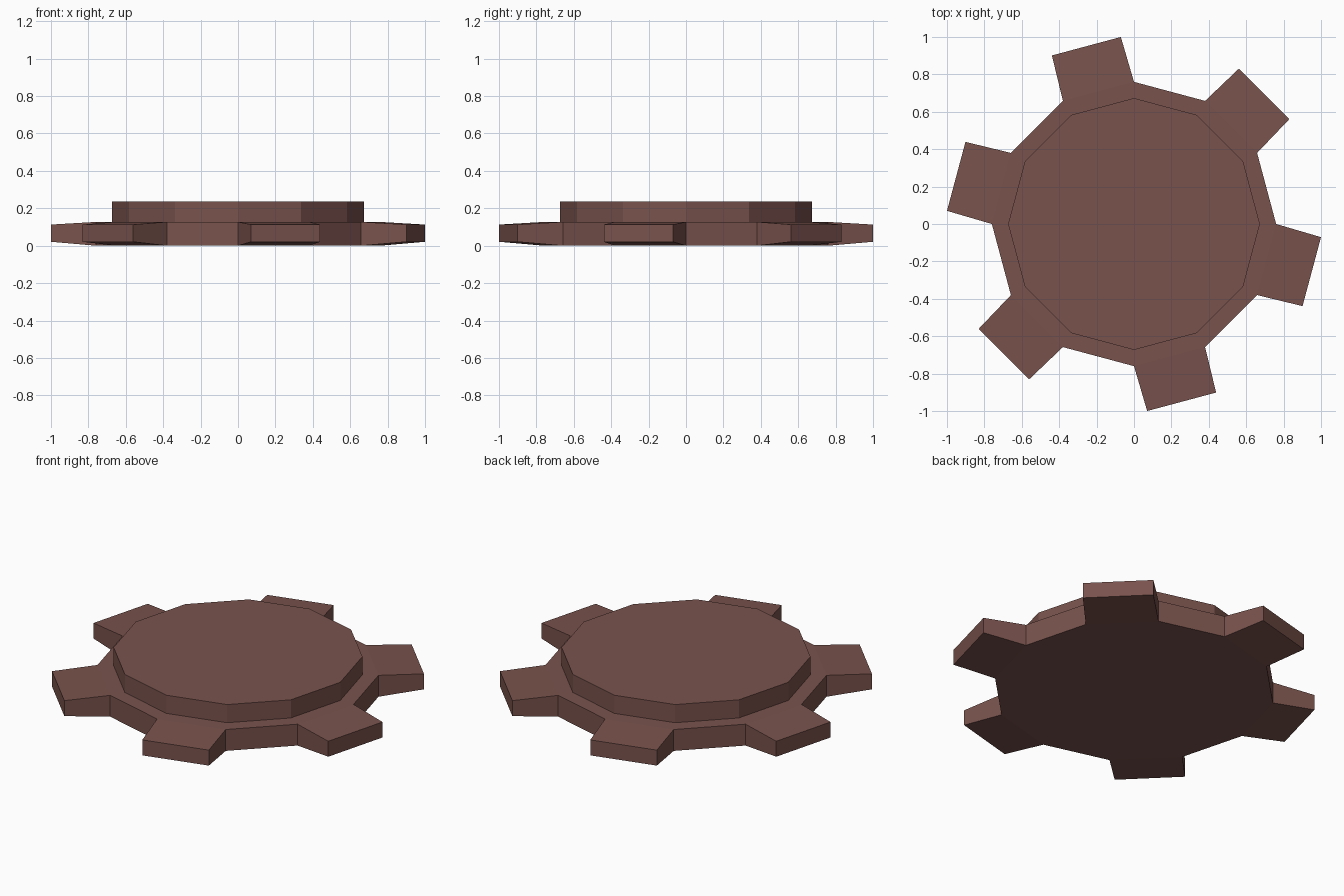
import bpy, bmesh
from math import atan2, degrees
from mathutils import Vector, Matrix

if "Cube" in bpy.data.objects:
    bpy.data.objects.remove(bpy.data.objects["Cube"])

SIDES = 12
HUB_R, HUB_H = 0.76, 0.127
CAP_R, CAP_TOP = 0.673, 0.235
TIP_R, TIP_Z, TIP_HALF_H, TIP_SCALE = 0.984, 0.067, 0.046, 0.97

mat = bpy.data.materials.new("reddish_brown")
mat.diffuse_color = (0.19, 0.085, 0.073, 1)
mat.use_nodes = True
mat.node_tree.nodes["Principled BSDF"].inputs["Base Color"].default_value = mat.diffuse_color


def prism(bm, radius, z0, z1):
    # twelve-sided prism with a corner on +x
    bmesh.ops.create_cone(bm, cap_ends=True, segments=SIDES, radius1=radius,
                          radius2=radius, depth=z1 - z0,
                          matrix=Matrix.Translation((0, 0, (z0 + z1) / 2)))


def finish(bm, name):
    bmesh.ops.recalc_face_normals(bm, faces=bm.faces)
    mesh = bpy.data.meshes.new(name)
    bm.to_mesh(mesh)
    bm.free()
    mesh.materials.append(mat)
    obj = bpy.data.objects.new(name, mesh)
    bpy.context.collection.objects.link(obj)


# Toothed wheel: every second side of the prism is extruded into a tapered tooth
bm = bmesh.new()
prism(bm, HUB_R, 0, HUB_H)
bm.normal_update()
sides = [f for f in bm.faces if abs(f.normal.z) < 0.1]
teeth = [f for f in sides
         if round((degrees(atan2(f.normal.y, f.normal.x)) - 45) / 30) % 2 == 0]
for face in bmesh.ops.extrude_discrete_faces(bm, faces=teeth)["faces"]:
    c = face.calc_center_median()
    out = Vector((c.x, c.y, 0)).normalized()
    tangent = Vector((-out.y, out.x, 0))
    for v in face.verts:
        z = TIP_Z + (TIP_HALF_H if v.co.z > c.z else -TIP_HALF_H)
        v.co = out * TIP_R + tangent * v.co.dot(tangent) * TIP_SCALE
        v.co.z = z
finish(bm, "toothed_wheel")

# Raised round cap on top
bm = bmesh.new()
prism(bm, CAP_R, HUB_H, CAP_TOP)
bmesh.ops.delete(bm, geom=[f for f in bm.faces if f.calc_center_median().z < HUB_H + 0.01],
                 context='FACES_ONLY')
finish(bm, "raised_cap")
